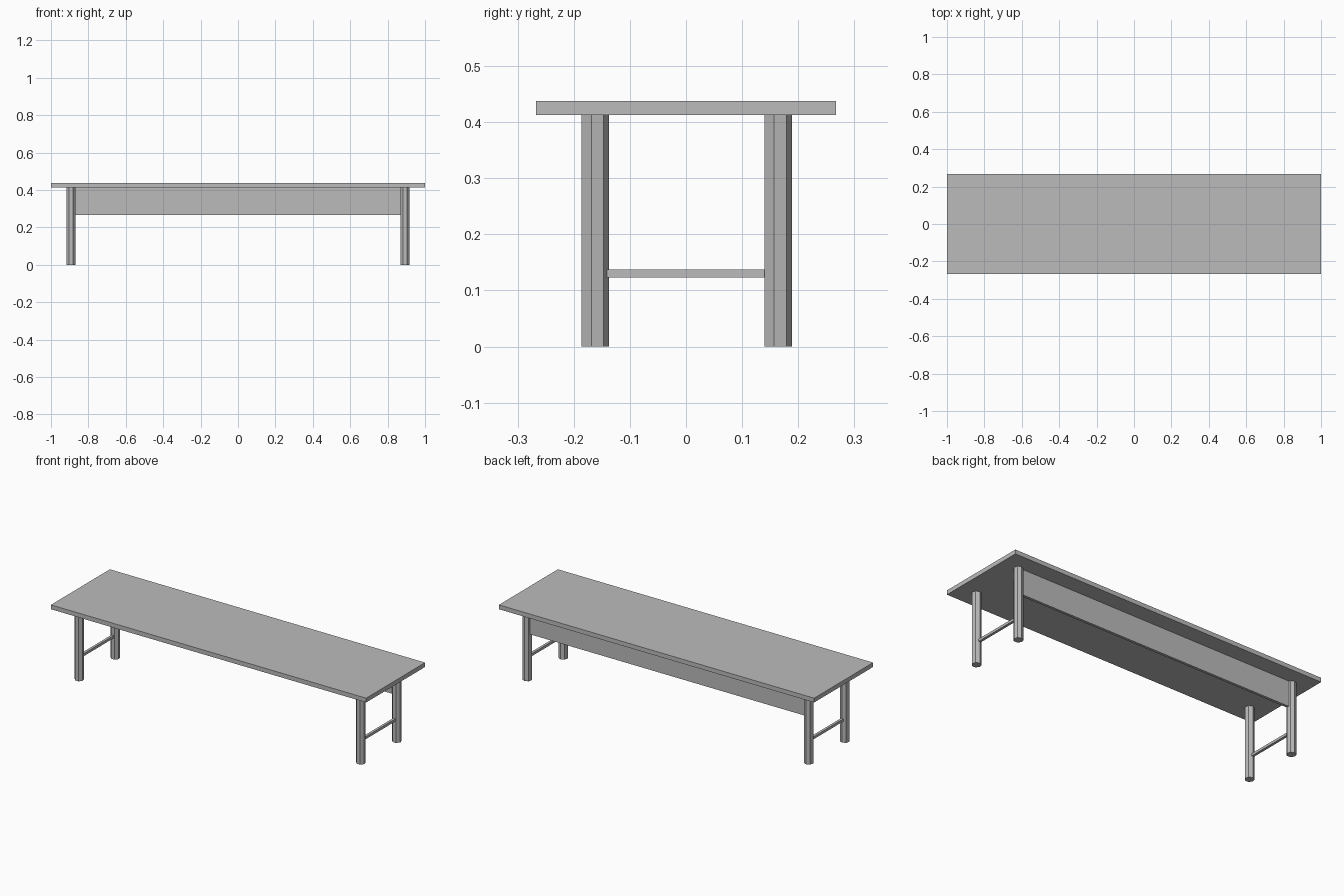
import bpy

if "Cube" in bpy.data.objects:
    bpy.data.objects.remove(bpy.data.objects["Cube"])

# One plain grey for the whole bench
grey = bpy.data.materials.new("grey")
grey.diffuse_color = (0.5, 0.5, 0.5, 1)
grey.use_nodes = True
grey.node_tree.nodes["Principled BSDF"].inputs["Base Color"].default_value = grey.diffuse_color


def finish(name):
    ob = bpy.context.object
    ob.name = name
    bpy.ops.object.transform_apply(location=False, rotation=False, scale=True)
    ob.data.materials.append(grey)
    return ob


def box(name, center, size):
    bpy.ops.mesh.primitive_cube_add(size=1, location=center)
    bpy.context.object.scale = size
    return finish(name)


LEG_X, LEG_Y, LEG_R = 0.893, 0.163, 0.0258
SEAT_BOTTOM, SEAT_TOP = 0.413, 0.438

# Seat slab
box("seat", (0, 0, (SEAT_BOTTOM + SEAT_TOP) / 2),
    (2, 0.534, SEAT_TOP - SEAT_BOTTOM))

# Seven-sided legs, with a stretcher joining each end pair
for sx, side in ((-1, "left"), (1, "right")):
    for sy, end in ((-1, "front"), (1, "back")):
        bpy.ops.mesh.primitive_cylinder_add(
            vertices=7, radius=LEG_R, depth=SEAT_BOTTOM,
            location=(sx * LEG_X, sy * LEG_Y, SEAT_BOTTOM / 2))
        finish(f"{end}_{side}_leg")
    box(f"{side}_stretcher", (sx * LEG_X, 0, 0.13),
        (0.0145, 2 * LEG_Y - 0.04, 0.0145))

# Apron panel between the back legs
box("back_apron", (0, LEG_Y, (0.267 + SEAT_BOTTOM) / 2),
    (2 * LEG_X - 0.03, 0.015, SEAT_BOTTOM - 0.267))
